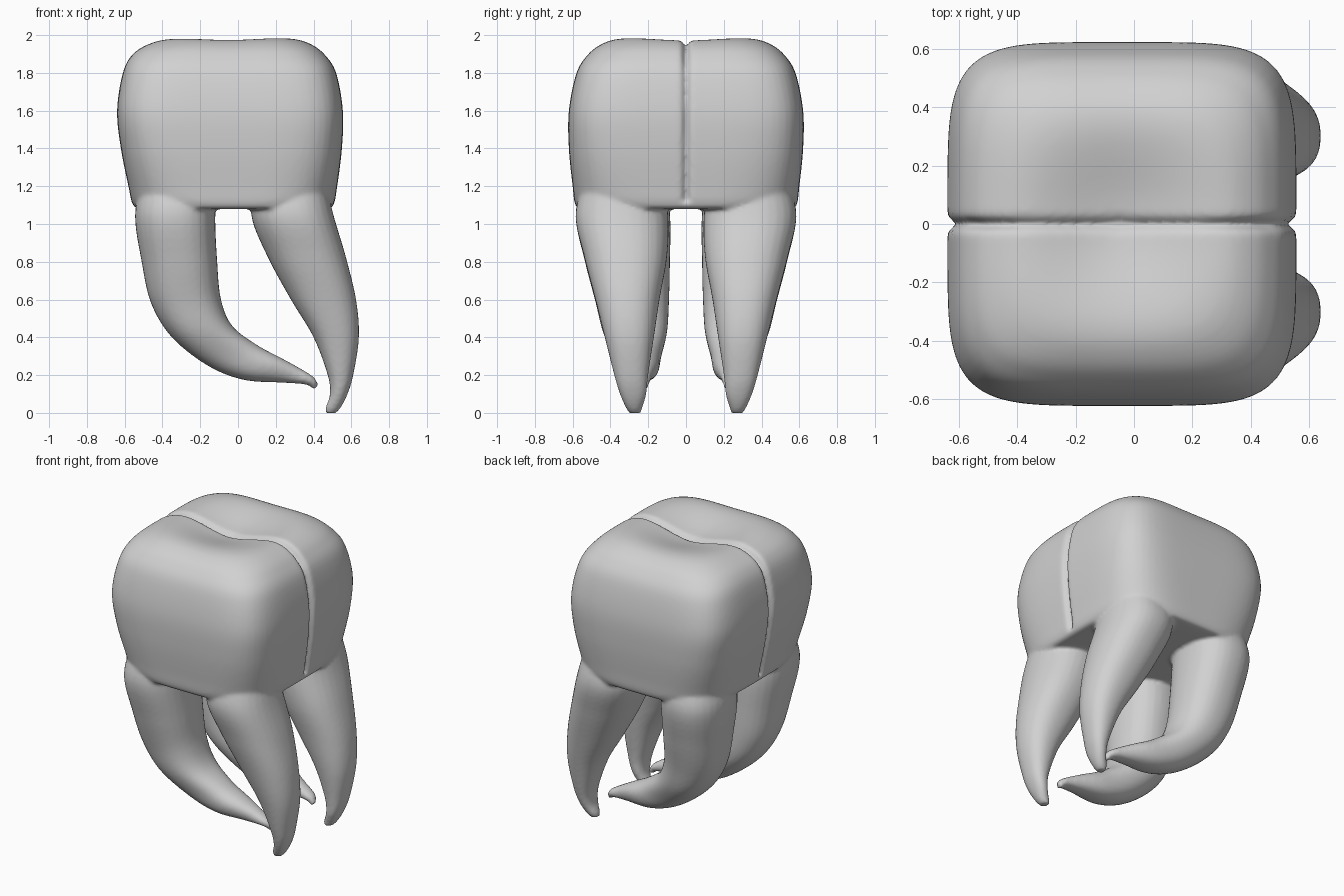
import bpy
import bmesh
from math import sin, cos, pi, exp

cube = bpy.data.objects.get("Cube")
if cube:
    bpy.data.objects.remove(cube, do_unlink=True)


def spline(rows, steps):
    """Catmull-Rom interpolation through rows of equal length."""
    pts = [rows[0]] + rows + [rows[-1]]
    out = []
    for a, b, c, d in zip(pts, pts[1:], pts[2:], pts[3:]):
        for s in range(steps):
            t = s / steps
            out.append([q + t / 2 * (r - p + t * (2 * p - 5 * q + 4 * r - w
                        + t * (3 * (q - r) + w - p)))
                        for p, q, r, w in zip(a, b, c, d)])
    out.append(list(rows[-1]))
    return out


def loft(bm, rings):
    """Skin closed rings of points and cap both ends."""
    loops = [[bm.verts.new(p) for p in ring] for ring in rings]
    n = len(loops[0])
    for lo, hi in zip(loops, loops[1:]):
        for i in range(n):
            j = (i + 1) % n
            bm.faces.new((lo[i], lo[j], hi[j], hi[i]))
    bm.faces.new(loops[0][::-1])
    bm.faces.new(loops[-1])


def superellipse(t, n):
    """Unit rounded-square point at angle t."""
    c, s = cos(t), sin(t)
    r = (abs(c) ** n + abs(s) ** n) ** (-1 / n)
    return r * c, r * s


def crown_point(row, t):
    z, left, right, half_y, n = row
    u, v = superellipse(t, n)
    mid = (left + right) / 2
    x, y = mid + u * (right - left) / 2, v * half_y
    # chewing surface hollow
    weight = min(1, max(0, (z - 1.6) / 0.4))
    z -= weight * 0.1 * exp(-((x + 0.05) ** 2 + y * y) / 0.097)
    # fine groove running over the middle, pressed toward the centre
    g = 0.03 * exp(-(y / 0.017) ** 2)
    if z > 1.8:
        z -= g * min(1, (z - 1.8) / 0.1)
    if z > 1.12:
        x -= g * min(1, max(-1, (x - mid) * 2))
    return x, y, z


# crown profile: height, left x, right x, half depth, squareness
CROWN = [
    (1.085, -.05, -.03, .01, 2), (1.08, -.3, .26, .32, 3.5),
    (1.08, -.5, .46, .54, 3.5), (1.1, -.555, .505, .585, 3.6),
    (1.2, -.58, .525, .6, 4), (1.4, -.62, .55, .62, 4.6),
    (1.6, -.64, .555, .62, 5), (1.8, -.61, .52, .58, 4.8),
    (1.9, -.56, .46, .52, 4.4), (1.96, -.48, .39, .45, 4),
    (2.0, -.38, .3, .36, 3.5), (2.015, -.25, .17, .23, 3),
    (2.015, -.06, -.04, .01, 2),
]

# roots: inner edge x z, outer edge x z, centre y, half depth
HOOKED_ROOT = [
    (-.1, 1.25, -.5, 1.25, .33, .2), (-.12, 1.05, -.545, 1.05, .335, .25),
    (-.11, .8, -.51, .8, .31, .225), (-.09, .6, -.46, .58, .285, .195),
    (-.03, .46, -.35, .4, .27, .17), (.1, .36, -.16, .25, .255, .125),
    (.23, .29, .03, .175, .245, .1), (.33, .235, .24, .16, .235, .06),
    (.4, .19, .36, .15, .23, .04), (.425, .15, .405, .12, .22, .02),
]
STRAIGHT_ROOT = [
    (.1, 1.25, .46, 1.25, .33, .2), (.07, 1.05, .505, 1.05, .34, .245),
    (.155, .83, .57, .83, .32, .22), (.28, .6, .625, .6, .31, .17),
    (.4, .4, .64, .4, .3, .13), (.475, .2, .61, .2, .29, .09),
    (.487, .1, .58, .1, .28, .07), (.465, .03, .545, .03, .275, .045),
    (.462, 0, .515, -.003, .27, .03),
]

bm = bmesh.new()

# crown, with ring points gathered near the groove
COUNT = 160
angles = []
for i in range(COUNT):
    u = 2 * pi * i / COUNT
    angles.append(u - 0.35 * sin(2 * u))
loft(bm, [[crown_point(row, t) for t in angles] for row in spline(CROWN, 6)])

# two pairs of roots, mirrored front to back
for table in (HOOKED_ROOT, STRAIGHT_ROOT):
    for side in (-1, 1):
        rings = []
        for xi, zi, xo, zo, yc, yh in spline(table, 6):
            ring = []
            for i in range(32):
                u, v = superellipse(2 * pi * i / 32, 2.3)
                ring.append(((xi + xo) / 2 + u * (xo - xi) / 2,
                             side * (yc + v * yh),
                             (zi + zo) / 2 + u * (zo - zi) / 2))
            rings.append(ring)
        loft(bm, rings)

bmesh.ops.recalc_face_normals(bm, faces=bm.faces)
mesh = bpy.data.meshes.new("tooth")
bm.to_mesh(mesh)
bm.free()
tooth = bpy.data.objects.new("tooth", mesh)
bpy.context.collection.objects.link(tooth)

# plain grey enamel
enamel = bpy.data.materials.new("enamel_grey")
enamel.use_nodes = True
colour = (0.64, 0.64, 0.64, 1)
enamel.diffuse_color = colour
enamel.node_tree.nodes["Principled BSDF"].inputs["Base Color"].default_value = colour
mesh.materials.append(enamel)
mesh.shade_smooth()

# fuse crown and roots into one skin and soften the joins
fuse = tooth.modifiers.new("fuse", 'REMESH')
fuse.mode = 'VOXEL'
fuse.voxel_size = 0.012
fuse.use_smooth_shade = True
soften = tooth.modifiers.new("soften", 'SMOOTH')
soften.factor = 0.5
soften.iterations = 6
